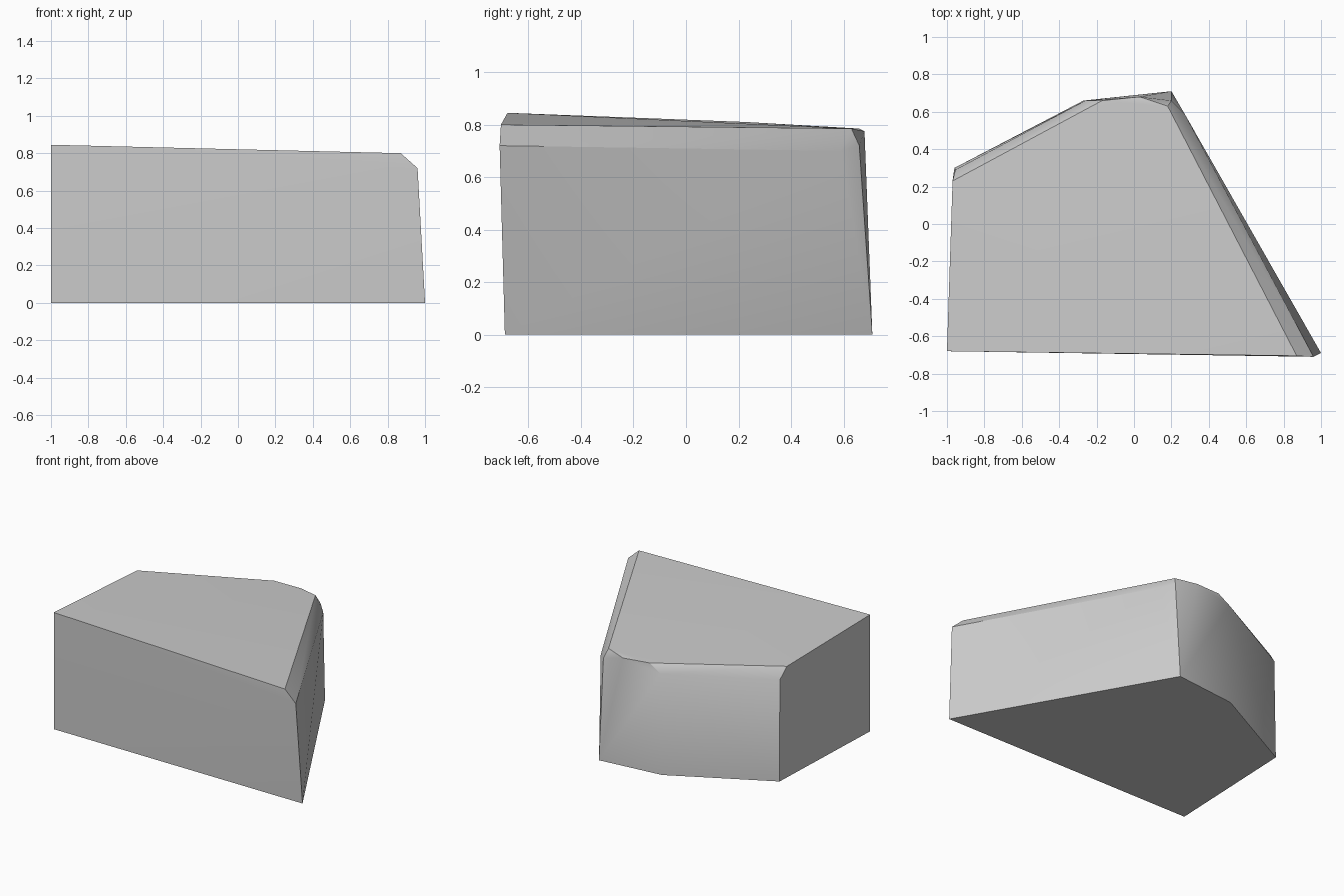
import bpy
import bmesh
import math

default_cube = bpy.data.objects.get("Cube")
if default_cube:
    bpy.data.objects.remove(default_cube, do_unlink=True)


def flat_material(name, colour):
    material = bpy.data.materials.new(name)
    material.use_nodes = True
    material.diffuse_color = colour
    shader = next(n for n in material.node_tree.nodes if n.type == "BSDF_PRINCIPLED")
    shader.inputs["Base Color"].default_value = colour
    shader.inputs["Roughness"].default_value = 0.9
    return material


def hull_object(name, corner_groups, material):
    """Wrap a convex skin round the given corners and merge its coplanar faces."""
    bm = bmesh.new()
    for group in corner_groups:
        for corner in group:
            bm.verts.new(corner)
    hull = bmesh.ops.convex_hull(bm, input=bm.verts[:])
    loose = {v for v in hull["geom_interior"] + hull["geom_unused"]
             if isinstance(v, bmesh.types.BMVert)}
    bmesh.ops.delete(bm, geom=list(loose), context="VERTS")
    bmesh.ops.dissolve_limit(bm, angle_limit=math.radians(1),
                             verts=bm.verts[:], edges=bm.edges[:])
    bmesh.ops.recalc_face_normals(bm, faces=bm.faces[:])
    mesh = bpy.data.meshes.new(name)
    bm.to_mesh(mesh)
    bm.free()
    mesh.materials.append(material)
    block = bpy.data.objects.new(name, mesh)
    bpy.context.collection.objects.link(block)
    return block


# Ground outline of the block
base = [(x, y, 0) for x, y in (
    (-1, -.68), (1, -.69), (.2, .71), (-.27, .66), (-.96, .3))]

# Lower edge of the worn rim, with the broken corners
shoulder = [
    (.96, -.71, .72), (.27, .59, .7), (.2, .66, .72),
    (-.26, .66, .73), (-.955, .29, .73)]

# Gently sloping top face
crown = [
    (-1, -.68, .845), (.87, -.705, .8), (.18, .63, .785),
    (.03, .68, .775), (-.17, .66, .785), (-.97, .23, .81)]

stone = flat_material("pale grey stone", (.6, .6, .6, 1))
block = hull_object("stone_block", (base, shoulder, crown), stone)

# Soft shading across the shallow edges
bpy.ops.object.select_all(action="DESELECT")
block.select_set(True)
bpy.context.view_layer.objects.active = block
bpy.ops.object.shade_smooth_by_angle(angle=math.radians(30))
